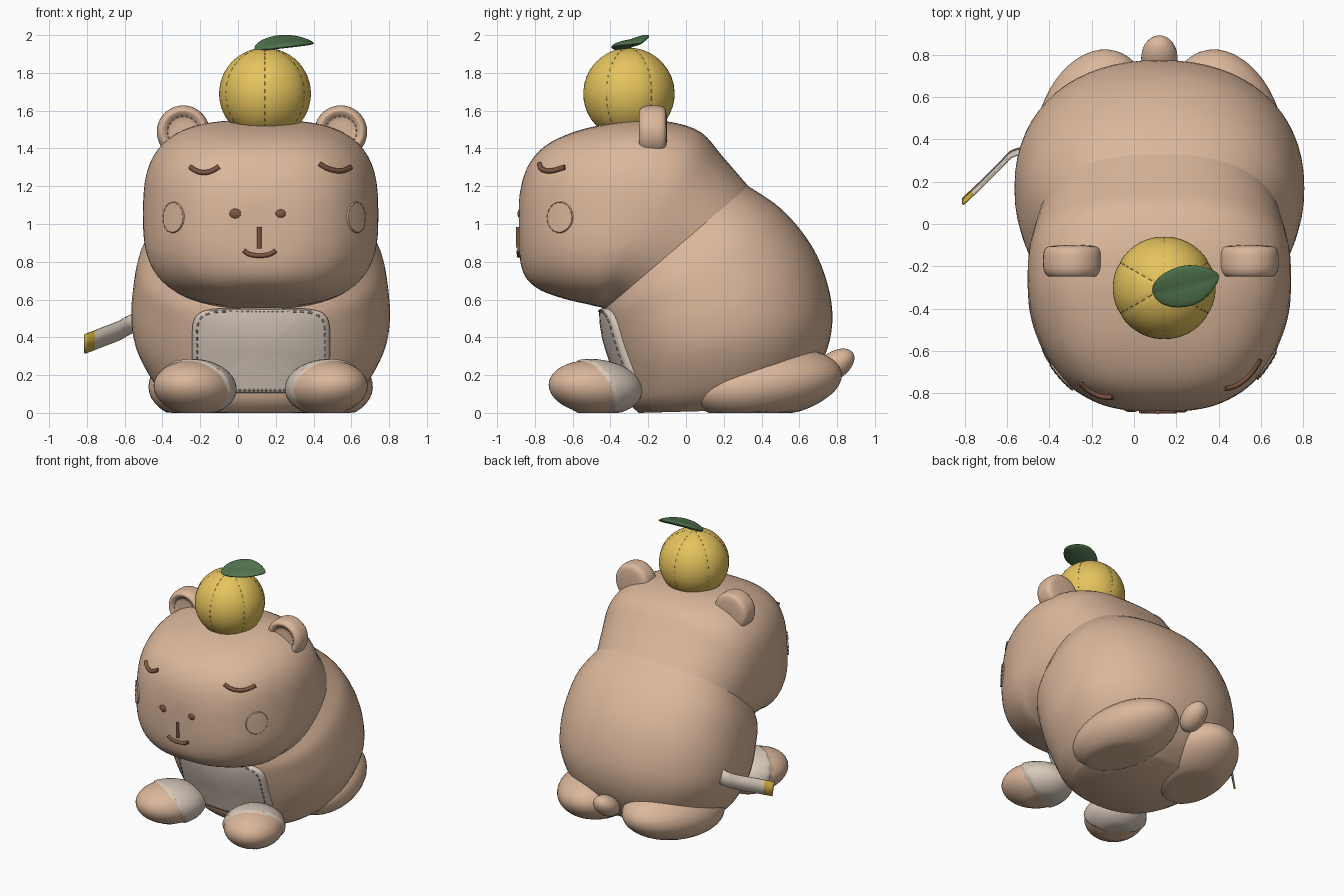
import bpy, bmesh
from math import sin, cos, pi, radians, copysign
from mathutils import Vector, Matrix, Euler
from mathutils.bvhtree import BVHTree

if "Cube" in bpy.data.objects:
    bpy.data.objects.remove(bpy.data.objects["Cube"])

CX = 0.12  # the body's own centre line


def material(name, rgb):
    m = bpy.data.materials.new(name)
    m.use_nodes = True
    m.diffuse_color = (*rgb, 1)
    m.node_tree.nodes["Principled BSDF"].inputs["Base Color"].default_value = (*rgb, 1)
    return m


TAN = material("tan plush", (0.71, 0.475, 0.33))
CREAM = material("cream felt", (0.68, 0.585, 0.495))
BROWN = material("brown thread", (0.21, 0.095, 0.055))
SEAM = material("tan thread", (0.55, 0.35, 0.24))
GREY = material("grey thread", (0.34, 0.30, 0.26))
YELLOW = material("citrus yellow", (0.79, 0.55, 0.11))
OLIVE = material("citrus thread", (0.52, 0.35, 0.08))
GREEN = material("leaf green", (0.085, 0.18, 0.08))
GOLD = material("gold tip", (0.60, 0.41, 0.06))


def finish(bm, name, *mats, angle=50):
    """Turn a bmesh into a smooth-shaded object."""
    bmesh.ops.recalc_face_normals(bm, faces=bm.faces)
    me = bpy.data.meshes.new(name)
    bm.to_mesh(me)
    bm.free()
    ob = bpy.data.objects.new(name, me)
    bpy.context.collection.objects.link(ob)
    for m in mats:
        me.materials.append(m)
    bpy.ops.object.select_all(action="DESELECT")
    ob.select_set(True)
    bpy.context.view_layer.objects.active = ob
    bpy.ops.object.shade_smooth_by_angle(angle=radians(angle))
    return ob


def catmull(rows, steps):
    """Smooth interpolation through rows of numbers."""
    out = []
    for i in range(len(rows) - 1):
        a, b, c, d = (rows[min(max(k, 0), len(rows) - 1)] for k in range(i - 1, i + 3))
        for s in range(steps):
            t = s / steps
            out.append([q + 0.5 * t * (r - p + t * (2*p - 5*q + 4*r - u + t * (3*(q - r) + u - p)))
                        for p, q, r, u in zip(a, b, c, d)])
    return out + [list(rows[-1])]


def bridge(bm, rings, closed=True):
    n = len(rings[0])
    for a, b in zip(rings, rings[1:]):
        for i in range(n if closed else n - 1):
            j = (i + 1) % n
            bm.faces.new((a[i], a[j], b[j], b[i]))


def loft(name, rows, seg=64):
    """Rows: low y, low z, high y, high z, half width, squareness."""
    bm = bmesh.new()
    rings = []
    for y0, z0, y1, z1, w, e in catmull(rows, 4):
        ring = []
        for k in range(seg):
            a = 2 * pi * k / seg
            u = copysign(abs(cos(a)) ** (2 / e), cos(a))
            v = copysign(abs(sin(a)) ** (2 / e), sin(a)) / 2 + 0.5
            ring.append(bm.verts.new((CX + w * u, y0 + (y1 - y0) * v, max(0, z0 + (z1 - z0) * v))))
        rings.append(ring)
    bridge(bm, rings)
    bm.faces.new(rings[0])
    bm.faces.new(rings[-1])
    bmesh.ops.recalc_face_normals(bm, faces=bm.faces)
    tree = BVHTree.FromBMesh(bm)
    return finish(bm, name, TAN), tree


def ellipsoid(name, centre, radii, rot=(0, 0, 0), mats=(TAN,), cut=None, shape=None):
    """Sphere with poles on local y, flat on the floor; a cut plane sets off a thicker sleeve."""
    bm = bmesh.new()
    bmesh.ops.create_uvsphere(bm, u_segments=36, v_segments=24, radius=1,
                              matrix=Matrix.Rotation(pi / 2, 4, "X"))
    m = Matrix.LocRotScale(Vector(centre), Euler([radians(a) for a in rot]), Vector(radii))
    for v in bm.verts:
        v.co = m @ (shape(v.co) if shape else v.co)
        v.co.z = max(v.co.z, 0)
    if cut:
        point, normal = map(Vector, cut)
        for offset in (0, -.012):
            bmesh.ops.bisect_plane(bm, geom=bm.verts[:] + bm.edges[:] + bm.faces[:],
                                   plane_co=point + normal * offset, plane_no=normal)
        for f in bm.faces:
            f.material_index = int((f.calc_center_median() - point).dot(normal) > -.012)
        for v in bm.verts:
            if (v.co - point).dot(normal) < -.008 and v.co.z > 0:
                v.co = point + (v.co - point) * .95
    return finish(bm, name, *mats)


def thread(name, paths, radius, mat):
    """Round cords, one spline for each path."""
    cu = bpy.data.curves.new(name, "CURVE")
    cu.dimensions = "3D"
    cu.bevel_depth, cu.bevel_resolution, cu.use_fill_caps = radius, 2, True
    for path in paths:
        sp = cu.splines.new("POLY")
        sp.points.add(len(path) - 1)
        for p, co in zip(sp.points, path):
            p.co = (*co, 1)
    cu.materials.append(mat)
    bpy.context.collection.objects.link(bpy.data.objects.new(name, cu))


def dashes(loop):
    return [loop[i:i + 2] for i in range(0, len(loop) - 1, 2)]


# Head and body share one slanted seam
head, head_tree = loft("head", [
    (-.885, .98, -.885, 1.02, .02, 2), (-.88, .82, -.88, 1.16, .16, 2.2),
    (-.85, .72, -.84, 1.30, .295, 2.6), (-.78, .655, -.75, 1.41, .425, 2.9),
    (-.68, .615, -.60, 1.485, .525, 3), (-.59, .59, -.42, 1.53, .585, 3),
    (-.52, .575, -.25, 1.55, .615, 3), (-.48, .565, -.08, 1.54, .623, 2.9),
    (-.455, .56, .08, 1.485, .62, 2.7), (-.44, .555, .2, 1.35, .605, 2.5),
    (-.43, .55, .33, 1.2, .58, 2.4)])
body, body_tree = loft("body", [
    (-.43, .55, .33, 1.2, .58, 2.4), (-.43, .50, .51, 1.075, .645, 2.35),
    (-.42, .42, .665, .885, .675, 2.25), (-.40, .34, .75, .68, .685, 2.2),
    (-.37, .25, .775, .48, .665, 2.2), (-.34, .15, .73, .29, .60, 2.2),
    (-.31, .06, .62, .12, .51, 2.2), (-.25, 0, .48, .02, .40, 2.2)])


def front(tree, x, z, lift=0.0):
    """Point on the front of a part."""
    hit = tree.ray_cast(Vector((x, -3, z)), Vector((0, 1, 0)))[0]
    return hit + Vector((0, -lift, 0))


# Ears, feet and cheeks on both sides
for s, side in ((1, "left"), (-1, "right")):
    bm = bmesh.new()
    profile = catmull([(.001, -.048), (.07, -.048), (.09, -.06), (.115, -.073), (.136, -.045), (.14, 0),
                       (.136, .045), (.115, .068), (.05, .075), (.001, .075)], 3)
    ear_x = CX + .007 + s * 0.417
    bridge(bm, [[bm.verts.new((ear_x + r * cos(a), -.175 + y, 1.488 + r * sin(a)))
                 for a in (2 * pi * k / 40 for k in range(40))] for r, y in profile])
    finish(bm, side + "_ear", TAN)
    ring = [(ear_x + .083 * cos(k * pi / 20), -.232, 1.488 + .083 * sin(k * pi / 20)) for k in range(41)]
    thread(side + "_ear_stitches", dashes(ring), .003, SEAM)

    foot = Vector((CX + s * .353, -.485, .135))
    ellipsoid(side + "_front_foot", foot, (.218, .262, .15), (-5, 0, s * 24), (TAN, CREAM),
              (foot + Vector((0, .0, 0)), (-s * .45, .8, .4)))
    ellipsoid(side + "_hind_foot", (CX + s * .31, .425, .155), (.275, .41, .185), (8, 0, s * 14))

    cheek_x = CX + .022 + s * .485
    mid, normal, _, _ = head_tree.find_nearest(front(head_tree, cheek_x, 1.035))
    side_axis = normal.cross(Vector((0, 0, 1))).normalized()
    up_axis = side_axis.cross(normal)
    bm = bmesh.new()
    rings = []
    for r, lift in ((.05, .008), (.5, .008), (.93, .008), (1, -.004)):
        ring = []
        for k in range(32):
            a = 2 * pi * k / 32
            p, n, _, _ = head_tree.find_nearest(mid + (side_axis * cos(a) + up_axis * sin(a)) * .085 * r)
            ring.append(bm.verts.new(p + n * lift))
        rings.append(ring)
    bridge(bm, rings)
    bm.faces.new(rings[0])
    rim = [v.co.copy() for v in rings[2]]
    finish(bm, side + "_cheek", TAN)
    thread(side + "_cheek_stitches", dashes(rim), .0025, SEAM)

ellipsoid("tail", (CX, .785, .25), (.086, .12, .072), (35, 0, 0))

# Embroidered face
for x, size, name in ((-.012, .033, "right_eye"), (.225, .028, "left_eye")):
    ellipsoid(name, front(head_tree, x, 1.055, -.003), (size, .011, size * .8), mats=(BROWN,))


def embroider(name, pts, radius):
    thread(name, [[front(head_tree, x, z, .003) for x, z in catmull(pts, 5)]], radius, BROWN)


embroider("nose_line", [(.113, .87), (.113, .985)], .012)
embroider("mouth", [(.03, .86), (.06, .84), (.115, .832), (.17, .84), (.2, .86)], .012)
embroider("right_brow", [(-.25, 1.3), (-.22, 1.28), (-.18, 1.272), (-.14, 1.28), (-.1, 1.303)], .014)
embroider("left_brow", [(.43, 1.318), (.47, 1.295), (.52, 1.281), (.56, 1.283), (.595, 1.3)], .014)


# Belly patch: rounded rectangle laid over the body
def patch_ring(scale, lift):
    pts = []
    for k in range(121):
        c, s = cos(2 * pi * k / 120), sin(2 * pi * k / 120)
        r = scale * (abs(c / .365) ** 6 + abs(s / .224) ** 6) ** (-1 / 6)
        pts.append(front(body_tree, CX + .002 + r * c, .33 + r * s, lift))
    return pts


bm = bmesh.new()
rings = [[bm.verts.new(p) for p in patch_ring(r, lift)[:-1]] for r, lift in
         ((.03, .03), (.3, .03), (.6, .03), (.9, .03), (.97, .03), (1, .02), (1, -.01))]
bridge(bm, rings)
bm.faces.new(rings[0])
finish(bm, "belly_patch", CREAM)
thread("belly_stitches", dashes(patch_ring(.93, .031)), .005, GREY)

# Citrus fruit with shallow pinched segments
fruit = Vector((.143, -.302, 1.69))
bm = bmesh.new()
bmesh.ops.create_uvsphere(bm, u_segments=72, v_segments=32, radius=.243)
for v in bm.verts:
    a = Vector((v.co.x, v.co.y, 0)).angle(Vector((0, -1, 0)), 0)
    v.co *= 1 - .012 * max(0, cos(6 * a)) ** 8
    v.co += fruit
finish(bm, "citrus_fruit", YELLOW)
lines = []
for k in range(6):
    a = k * pi / 3 - pi / 2
    lines += dashes([fruit + .2395 * Vector((sin(t) * cos(a), sin(t) * sin(a), cos(t)))
                     for t in (.12 + 2.7 * i / 32 for i in range(33))])
thread("citrus_stitches", lines, .0025, OLIVE)


def leaf_shape(p):
    """Pointed at one end, creased along the middle, arched lengthwise."""
    taper = 1 - .35 * max(0, p.y) ** 2
    return Vector((p.x * taper, p.y, p.z + .6 * abs(p.x) - .8 * p.y * p.y))


ellipsoid("leaf", (.245, -.29, 1.957), (.1, .162, .021), (6, 15, -73), (GREEN,), shape=leaf_shape)

# Side ribbon with a gold tip
path = catmull([(-.48, .35, .50), (-.57, .335, .468), (-.63, .28, .435), (-.72, .19, .40), (-.81, .105, .365)], 5)
bm = bmesh.new()
bridge(bm, [[bm.verts.new((x, y - h / 4, z + h)) for h in (-.05, .05)] for x, y, z in path], closed=False)
for f in bm.faces:
    f.material_index = int(f.calc_center_median().x < -.77)
ribbon = finish(bm, "side_ribbon", CREAM, GOLD)
solid = ribbon.modifiers.new("thickness", "SOLIDIFY")
solid.thickness, solid.offset = .012, 0
